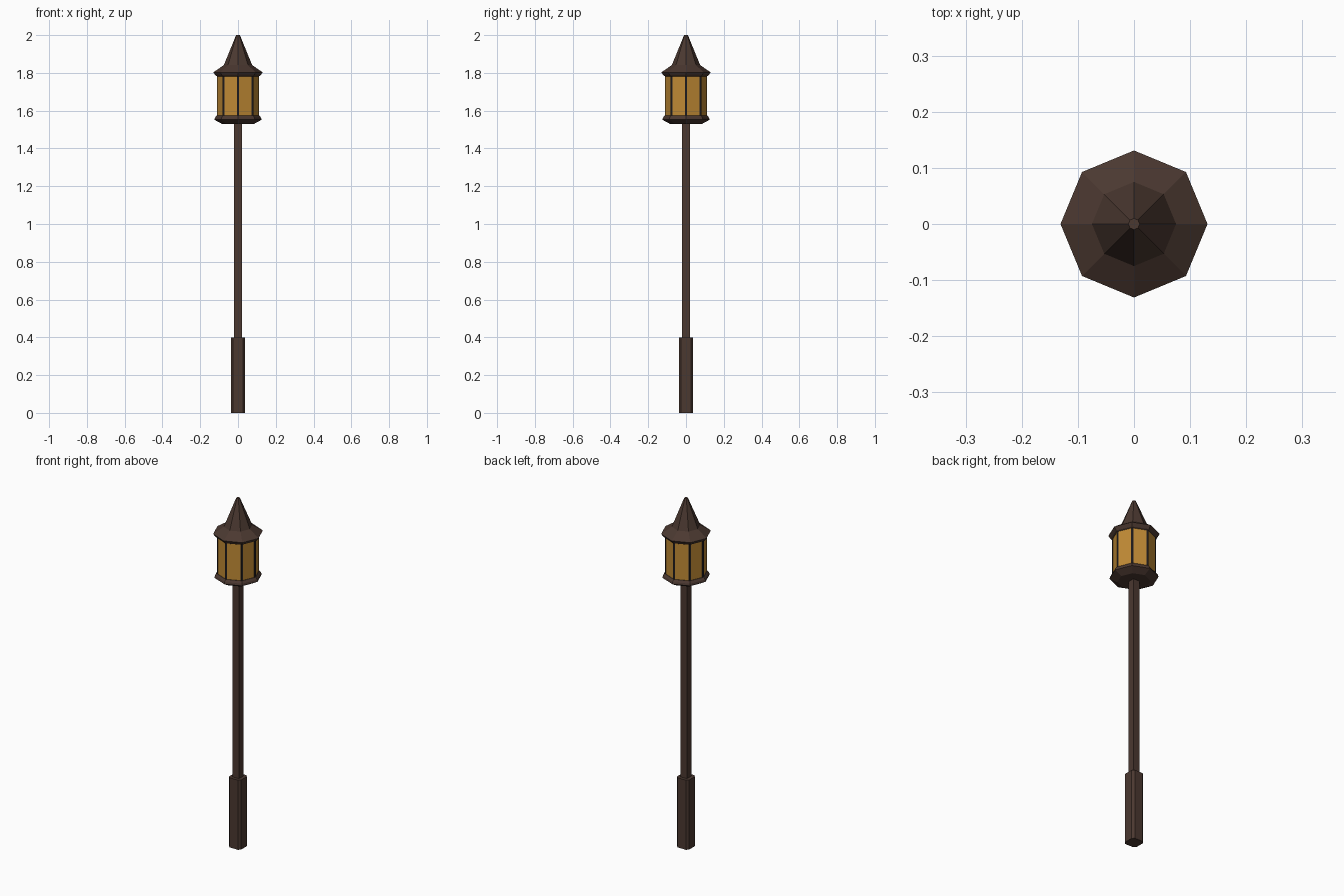
import bpy, bmesh, math

if "Cube" in bpy.data.objects:
    bpy.data.objects.remove(bpy.data.objects["Cube"])

def material(name, rgb):
    m = bpy.data.materials.new(name)
    m.diffuse_color = (*rgb, 1)
    m.use_nodes = True
    m.node_tree.nodes["Principled BSDF"].inputs["Base Color"].default_value = m.diffuse_color
    return m

BROWN = material("dark brown", (0.070, 0.040, 0.030))
AMBER = material("amber glass", (0.53, 0.255, 0.035))
IRON = material("dark iron", (0.022, 0.018, 0.019))

def octagon(r):
    # corners lie on the x and y axes and on the diagonals
    return [(r * math.cos(i * math.pi / 4), r * math.sin(i * math.pi / 4)) for i in range(8)]

def square(h, c=0.0):
    # square of half width h with corners cut by c
    if c == 0:
        return [(h, -h), (h, h), (-h, h), (-h, -h)]
    k = h - c
    return [(h, -k), (h, k), (k, h), (-k, h), (-h, k), (-h, -k), (-k, -h), (k, -h)]

def loft(name, sections, mat):
    # join a stack of (outline, z) sections and cap both ends
    bm = bmesh.new()
    rings = [[bm.verts.new((x, y, z)) for x, y in pts] for pts, z in sections]
    for a, b in zip(rings, rings[1:]):
        n = len(a)
        for i in range(n):
            j = (i + 1) % n
            bm.faces.new((a[i], a[j], b[j], b[i]))
    bm.faces.new(rings[0][::-1])
    bm.faces.new(rings[-1])
    bmesh.ops.recalc_face_normals(bm, faces=bm.faces[:])
    me = bpy.data.meshes.new(name)
    bm.to_mesh(me)
    bm.free()
    me.materials.append(mat)
    ob = bpy.data.objects.new(name, me)
    bpy.context.collection.objects.link(ob)
    return ob

# Post: chamfered square foot and slim square pole
loft("post_foot", [(square(0.038, 0.012), 0), (square(0.038, 0.012), 0.4)], BROWN)
loft("pole", [(square(0.02), 0.39), (square(0.02), 1.54)], BROWN)

# Tray under the lantern
tray = [(0.085, 1.53), (0.125, 1.552), (0.122, 1.563), (0.112, 1.575)]
loft("lantern_tray", [(octagon(r), z) for r, z in tray], BROWN)

# Glass body
loft("lantern_glass", [(octagon(0.11), 1.57), (octagon(0.11), 1.79)], AMBER)

# Thin corner bars, bent around each corner of the glass
for i in range(8):
    a = i * math.pi / 4
    d = math.pi / 8
    def point(r, along, side):
        # step from the corner along the neighbouring pane
        t = a + side * (math.pi / 2 + d)
        return (r * math.cos(a) + along * math.cos(t), r * math.sin(a) + along * math.sin(t))
    w = 0.007
    outline = [point(0.111, w, -1), point(0.111, 0, 1), point(0.111, w, 1), point(0.106, w, 1), point(0.106, w, -1)]
    loft(f"corner_bar_{i + 1}", [(outline, 1.57), (outline, 1.785)], IRON)

# Flared roof with a steep spire
roof = [(0.108, 1.78), (0.118, 1.785), (0.131, 1.803), (0.075, 1.841), (0.01, 2.0)]
loft("roof", [(octagon(r), z) for r, z in roof], BROWN)
